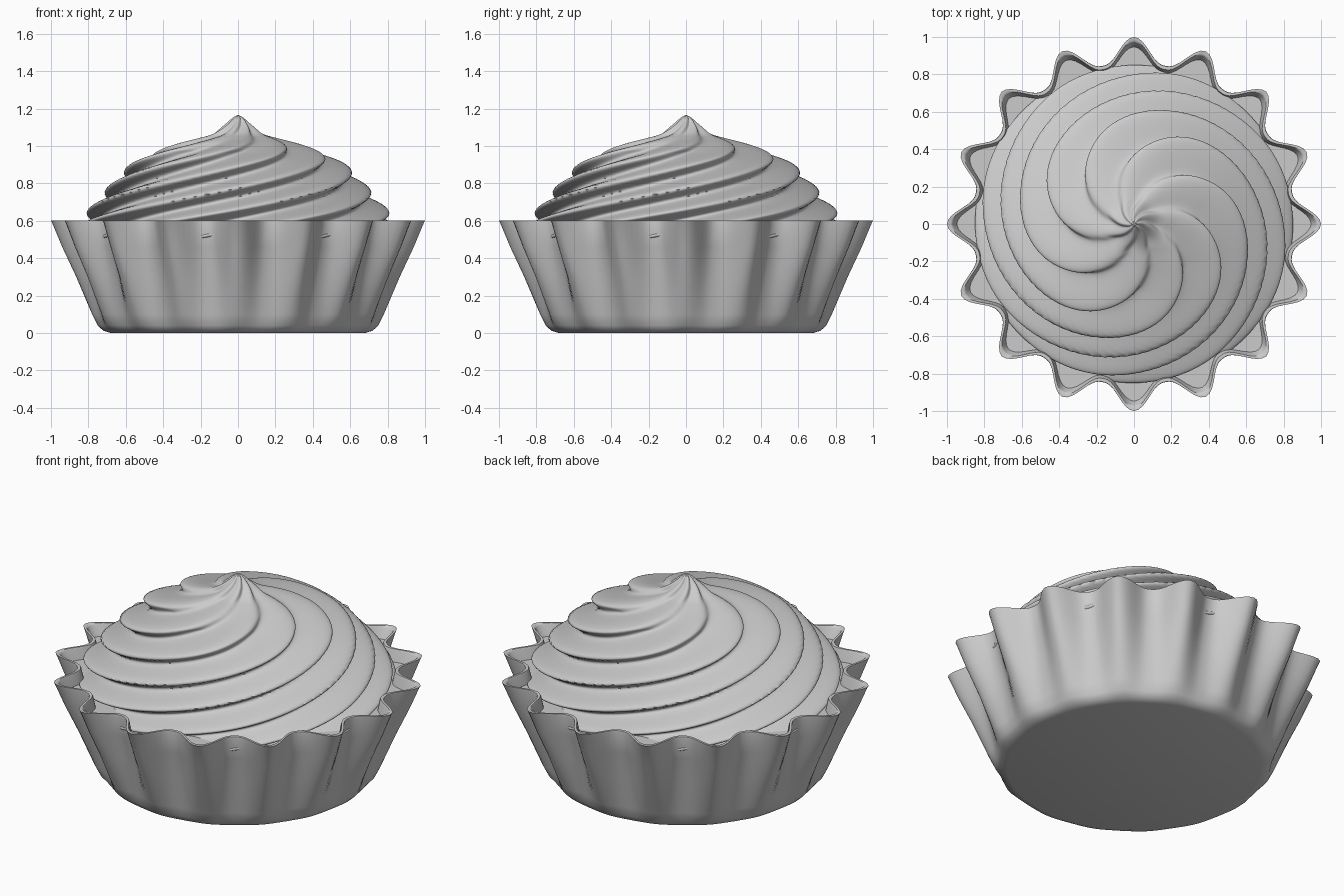
import bpy, bmesh
from math import sin, cos, pi, radians

if "Cube" in bpy.data.objects:
    bpy.data.objects.remove(bpy.data.objects["Cube"])


def surface(name, rings, n, radius, cap_start=True, cap_end=True, angle=50):
    """Skin a stack of closed rings; radius(ring, theta) gives the outline, ring[-1] is z."""
    bm = bmesh.new()
    loops = []
    for ring in rings:
        loop = []
        for i in range(n):
            t = 2 * pi * i / n
            r = radius(ring, t)
            loop.append(bm.verts.new((r * cos(t), r * sin(t), ring[-1])))
        loops.append(loop)
    for a, b in zip(loops, loops[1:]):
        for i in range(n):
            j = (i + 1) % n
            bm.faces.new((a[i], a[j], b[j], b[i]))
    if cap_start:
        bm.faces.new(loops[0][::-1])
    if cap_end:
        bm.faces.new(loops[-1])
    bmesh.ops.recalc_face_normals(bm, faces=bm.faces)
    mesh = bpy.data.meshes.new(name)
    bm.to_mesh(mesh)
    bm.free()
    ob = bpy.data.objects.new(name, mesh)
    bpy.context.collection.objects.link(ob)
    bpy.ops.object.select_all(action='DESELECT')
    ob.select_set(True)
    bpy.context.view_layer.objects.active = ob
    bpy.ops.object.shade_smooth_by_angle(angle=radians(angle))
    return ob


# Fluted outline: 16 narrow crests between valley and crest radius
def fluted(ring, t):
    valley, crest, z = ring
    return valley + (crest - valley) * ((1 + cos(16 * t)) / 2) ** 1.3


# Baking cup: outer wall, thin rim, inner wall and floor
cup = [(.68, .68, 0), (.715, .72, .012), (.735, .75, .04), (.75, .78, .1),
       (.79, .865, .3), (.83, .94, .46), (.862, .995, .592), (.86, 1.0, .6),
       (.842, .98, .6), (.838, .97, .59), (.81, .92, .46), (.77, .845, .3),
       (.73, .76, .1), (.70, .72, .04)]
surface("baking_cup", cup, 256, fluted)

# Flat cake filling just under the rim
surface("cake_filling", [(.805, .905, .44), (.832, .952, .53)], 256, fluted)

# Cream swirl: eight ridges twisting clockwise on the way down
ENVELOPE = [(0.85, .50), (.85, .55), (.838, .61), (.79, .675), (.69, .79),
            (.58, .90), (.46, .965), (.33, 1.01), (.22, 1.04), (.14, 1.065),
            (.07, 1.115), (.03, 1.15), (.004, 1.165)]


def spline(pts, k):
    """Catmull-Rom refinement of a profile."""
    out = []
    for i in range(len(pts) - 1):
        p = [pts[max(0, min(len(pts) - 1, i + d))] for d in (-1, 0, 1, 2)]
        for s in range(k):
            u = s / k
            out.append(tuple(
                b + .5 * u * (c - a + u * (2 * a - 5 * b + 4 * c - d + u * (3 * (b - c) + d - a)))
                for a, b, c, d in zip(*p)))
    return out + [pts[-1]]


def swirled(ring, t):
    r, z = ring
    twist = (z - .895) / .115 * radians(45)
    depth = min(.11, .24 * r)
    return r - depth * (1 - cos(8 * (t - twist))) / 2


surface("cream_swirl", spline(ENVELOPE, 10), 320, swirled, angle=80)
